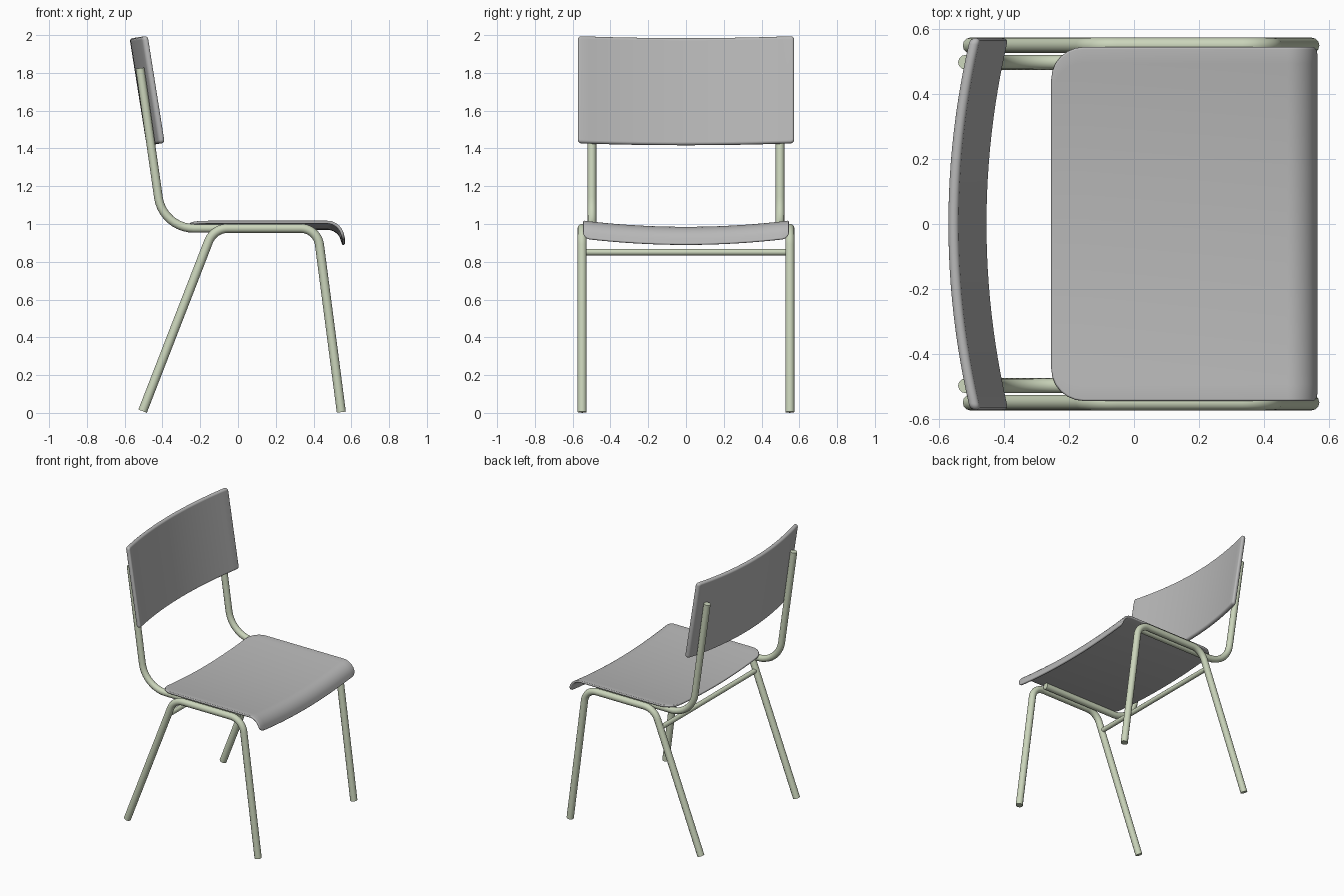
import bpy, bmesh, math
from mathutils import Vector

cube = bpy.data.objects.get("Cube")
if cube:
    bpy.data.objects.remove(cube, do_unlink=True)


def material(name, rgb):
    m = bpy.data.materials.new(name)
    m.use_nodes = True
    m.diffuse_color = (*rgb, 1)
    m.node_tree.nodes["Principled BSDF"].inputs["Base Color"].default_value = (*rgb, 1)
    return m


GREY = material("grey shell", (0.48, 0.48, 0.48))
GREEN = material("pale green metal", (0.60, 0.67, 0.50))


def smooth(ob):
    bpy.ops.object.select_all(action="DESELECT")
    ob.select_set(True)
    bpy.context.view_layer.objects.active = ob
    if ob.type == "CURVE":
        bpy.ops.object.convert(target="MESH")
    bpy.ops.object.shade_smooth_by_angle(angle=math.radians(50))


def fillet(points, radii, steps=10):
    """Round the inner corners of a polyline with circular arcs."""
    pts = [Vector(p) for p in points]
    out = [pts[0]]
    for a, b, c, r in zip(pts, pts[1:], pts[2:], radii):
        u, v = (a - b).normalized(), (c - b).normalized()
        half = u.angle(v) / 2
        centre = b + (u + v).normalized() * (r / math.sin(half))
        start = (b + u * (r / math.tan(half)) - centre).normalized()
        end = (b + v * (r / math.tan(half)) - centre).normalized()
        for i in range(steps + 1):
            out.append(centre + start.slerp(end, i / steps).normalized() * r)
    return out + [pts[-1]]


def tube(name, path, radius):
    cu = bpy.data.curves.new(name, "CURVE")
    cu.dimensions = "3D"
    cu.bevel_depth = radius
    cu.bevel_resolution = 4
    cu.use_fill_caps = True
    sp = cu.splines.new("POLY")
    sp.points.add(len(path) - 1)
    for p, co in zip(sp.points, path):
        p.co = (*co, 1)
    cu.materials.append(GREEN)
    ob = bpy.data.objects.new(name, cu)
    bpy.context.collection.objects.link(ob)
    smooth(ob)


def panel(name, path, half_width, r_start, r_end, bend, thickness, rim, cols=24):
    """Sweep a round-edged sheet along a path, dished across its width by bend."""
    lengths = [0]
    for a, b in zip(path, path[1:]):
        lengths.append(lengths[-1] + (b - a).length)
    total = lengths[-1]
    middle = [s for s in lengths if r_start + 0.001 < s < total - r_end - 0.001]
    turn = [i / 6 * math.pi / 2 for i in range(7)]

    def at(s):
        i = max(k for k in range(len(path) - 1) if k == 0 or lengths[k] <= s)
        return path[i].lerp(path[i + 1], (s - lengths[i]) / (lengths[i + 1] - lengths[i]))

    def layer(inset, depth):
        """Rows of vertices for a rounded outline, shrunk and sunk."""
        a, b = r_start - inset, r_end - inset
        rows = [(r_start - a * math.cos(t), half_width - r_start + a * math.sin(t)) for t in turn]
        rows += [(s, half_width - inset) for s in middle]
        rows += [(total - r_end + b * math.cos(t), half_width - r_end + b * math.sin(t))
                 for t in reversed(turn)]
        grid = []
        for s, w in rows:
            along = (at(s + 0.01) - at(s - 0.01)).normalized()
            base = at(s) - along.cross(Vector((0, 1, 0))) * depth
            ys = [w * (2 * j / cols - 1) for j in range(cols + 1)]
            cos = [base + bend * (1 - (y / half_width) ** 2) for y in ys]
            grid.append([bm.verts.new((c.x, y, c.z)) for c, y in zip(cos, ys)])
        return grid

    def outline(g):
        return (g[0][:-1] + [r[-1] for r in g[:-1]]
                + g[-1][:0:-1] + [r[0] for r in g[:0:-1]])

    bm = bmesh.new()
    angles = [math.pi * k / 8 for k in range(9)]
    layers = [layer(rim * (1 - math.sin(t)), thickness / 2 * (1 - math.cos(t))) for t in angles]
    for g in (layers[0], layers[-1]):
        for a, b in zip(g, g[1:]):
            for j in range(cols):
                bm.faces.new((a[j], b[j], b[j + 1], a[j + 1]))
    for g, h in zip(layers, layers[1:]):
        p, q = outline(g), outline(h)
        for i in range(len(p)):
            bm.faces.new((p[i - 1], p[i], q[i], q[i - 1]))
    bmesh.ops.delete(bm, geom=[v for v in bm.verts if not v.link_faces], context="VERTS")
    bmesh.ops.recalc_face_normals(bm, faces=bm.faces)
    me = bpy.data.meshes.new(name)
    bm.to_mesh(me)
    bm.free()
    me.materials.append(GREY)
    ob = bpy.data.objects.new(name, me)
    bpy.context.collection.objects.link(ob)
    smooth(ob)


# Seat with a rolled front lip
seat_path = fillet([(-0.255, 0, 1.018), (0.54, 0, 1.018), (0.567, 0, 0.925)], [0.09])
panel("seat", seat_path, 0.545, 0.1, 0.035, Vector((0, 0, -0.033)), 0.016, 0.006)

# Tilted, curved backrest
high, low = Vector((-0.475, 0, 1.997)), Vector((-0.385, 0, 1.43))
lean = (high - low).normalized()
backward = Vector((-lean.z, 0, lean.x))
panel("backrest", [high, low], 0.573, 0.02, 0.02, backward * 0.068, 0.032, 0.014)

# Bent tube frames on both sides
for side, label in ((1, "left"), (-1, "right")):
    y = side * 0.55
    legs = [(-0.505, y, 0.009), (-0.129, y, 0.977), (0.42, y, 0.977), (0.547, y, 0.004)]
    tube(label + "_leg_frame", fillet(legs, [0.11, 0.1]), 0.024)
    y = side * 0.498
    post = [(-0.519, y, 1.825), (-0.398, y, 0.977), (0.36, y, 0.977)]
    tube(label + "_back_post", fillet(post, [0.19]), 0.023)

# Cross bar between the rear legs
tube("rear_cross_bar", [(-0.178, -0.54, 0.851), (-0.178, 0.54, 0.851)], 0.017)
